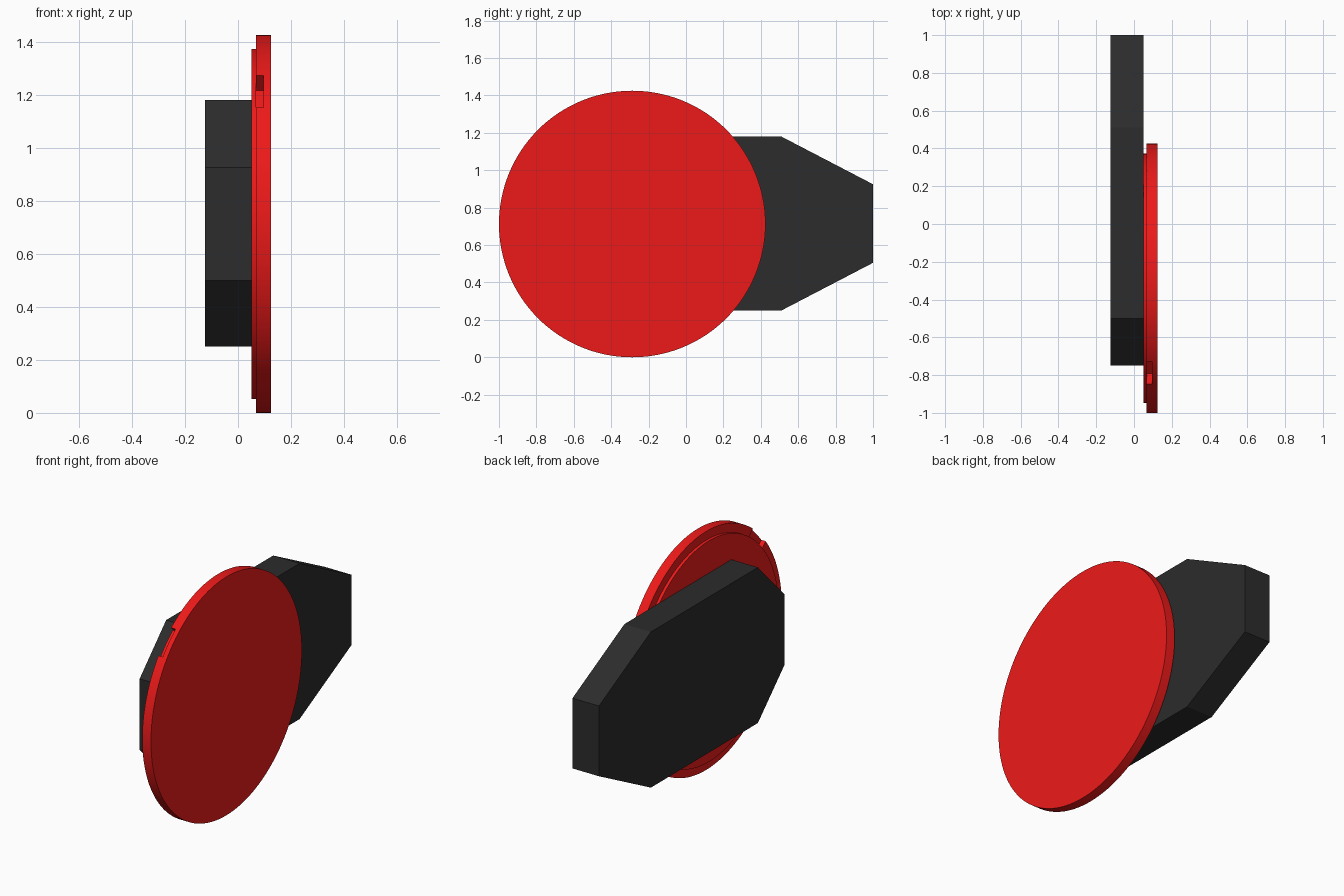
import bpy
import bmesh
from math import radians, pi
from mathutils import Matrix

if "Cube" in bpy.data.objects:
    bpy.data.objects.remove(bpy.data.objects["Cube"])

R = 0.7125                 # disc radius
CY, CZ = R - 1.0, R        # disc centre


def material(name, color):
    m = bpy.data.materials.new(name)
    m.diffuse_color = color
    m.use_nodes = True
    m.node_tree.nodes["Principled BSDF"].inputs["Base Color"].default_value = m.diffuse_color
    return m


def make_object(name, bm, mat=None):
    bmesh.ops.recalc_face_normals(bm, faces=bm.faces)
    me = bpy.data.meshes.new(name)
    bm.to_mesh(me)
    bm.free()
    ob = bpy.data.objects.new(name, me)
    bpy.context.collection.objects.link(ob)
    if mat:
        me.materials.append(mat)
    return ob


def disc(name, radius, x0, x1, mat):
    bm = bmesh.new()
    place = Matrix.Translation(((x0 + x1) / 2, CY, CZ)) @ Matrix.Rotation(pi / 2, 4, 'Y')
    bmesh.ops.create_cone(bm, cap_ends=True, segments=128, radius1=radius,
                          radius2=radius, depth=x1 - x0, matrix=place)
    return make_object(name, bm, mat)


def smooth(ob):
    bpy.ops.object.select_all(action='DESELECT')
    ob.select_set(True)
    bpy.context.view_layer.objects.active = ob
    bpy.ops.object.shade_smooth_by_angle(angle=radians(30))


red = material("red", (0.85, 0.01, 0.01, 1))
black = material("black", (0.025, 0.025, 0.025, 1))

# Long eight-sided body: side profile (y, z) extruded along x
profile = [(-0.75, 0.5), (-0.5, 0.25), (0.51, 0.25), (1.0, 0.505),
           (1.0, 0.925), (0.51, 1.18), (-0.5, 1.18), (-0.75, 0.925)]
bm = bmesh.new()
face = bm.faces.new([bm.verts.new((-0.125, y, z)) for y, z in profile])
ext = bmesh.ops.extrude_face_region(bm, geom=[face])
bmesh.ops.translate(bm, vec=(0.175, 0, 0),
                    verts=[v for v in ext["geom"] if isinstance(v, bmesh.types.BMVert)])
make_object("body", bm, black)

# Outer disc and the slightly smaller step behind it
rim = disc("front_disc", R, 0.0675, 0.125, red)
step = disc("disc_step", 0.66, 0.05, 0.0675, red)

# Notch in the back half of the rim, at 45 degrees up and forward
bm = bmesh.new()
place = (Matrix.Translation((0.0675, CY, CZ)) @ Matrix.Rotation(radians(45), 4, 'X')
         @ Matrix.Translation((0, 0, 0.728)) @ Matrix.Diagonal((0.058, 0.17, 0.2, 1)))
bmesh.ops.create_cube(bm, size=1, matrix=place)
cutter = make_object("notch_cutter", bm, red)
cutter.hide_render = True
mod = rim.modifiers.new("notch", 'BOOLEAN')
mod.operation = 'DIFFERENCE'
mod.solver = 'EXACT'
mod.object = cutter
bpy.context.view_layer.objects.active = rim
bpy.ops.object.modifier_apply(modifier="notch")
bpy.data.objects.remove(cutter)

smooth(rim)
smooth(step)
